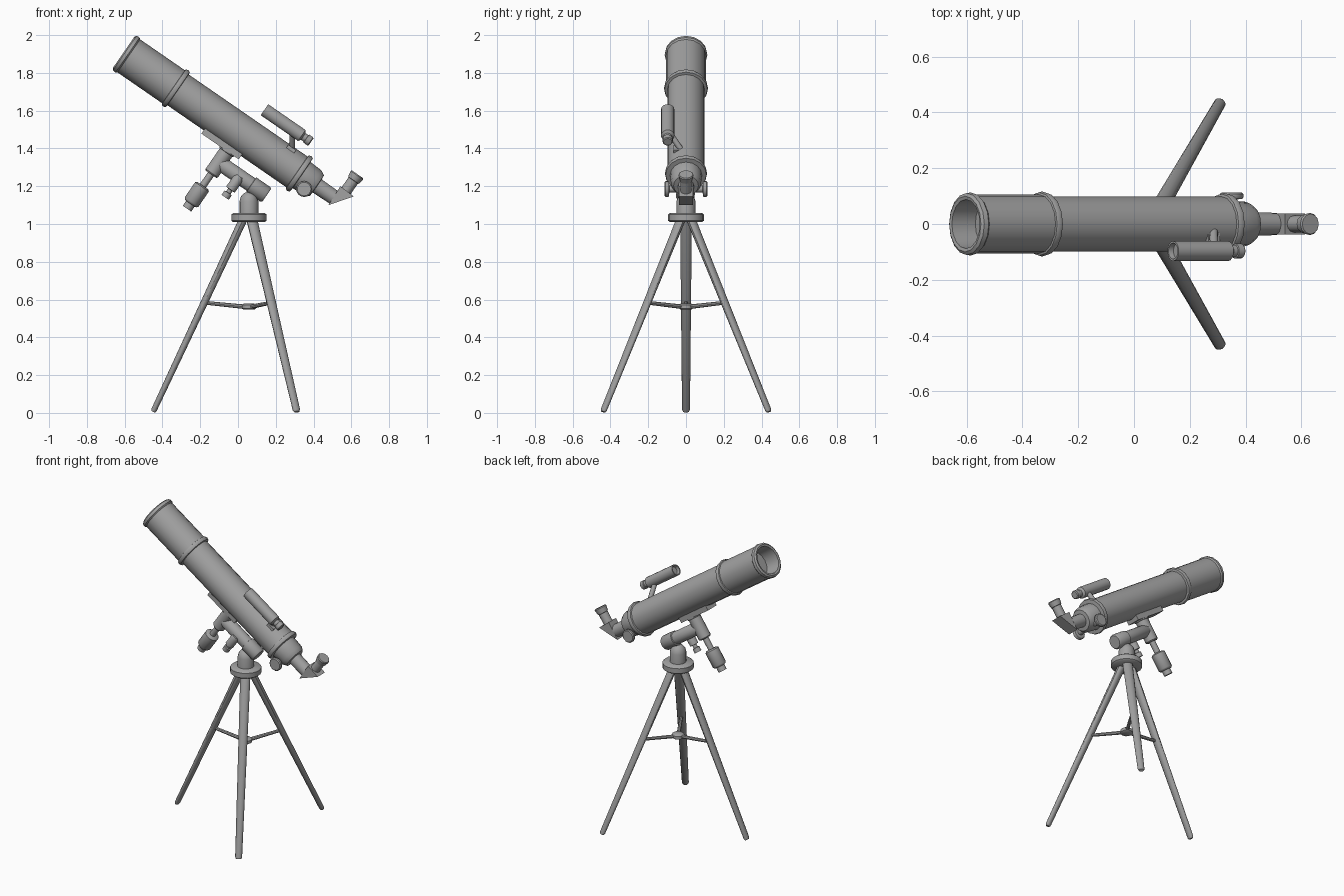
import bpy, bmesh, math
from mathutils import Vector, Matrix

if "Cube" in bpy.data.objects:
    bpy.data.objects.remove(bpy.data.objects["Cube"])

grey = bpy.data.materials.new("grey")
grey.diffuse_color = (0.36, 0.36, 0.36, 1)
grey.use_nodes = True
grey.node_tree.nodes["Principled BSDF"].inputs["Base Color"].default_value = grey.diffuse_color

A = math.radians(34.6)
D = Vector((math.cos(A), 0, -math.sin(A)))   # along the tube, front to rear
U = Vector((math.sin(A), 0, math.cos(A)))    # away from the tube's upper side
Y = Vector((0, 1, 0))
P0 = Vector((-0.603, 0, 1.907))              # centre of the open front end


def finish(name, bm, angle=40):
    bmesh.ops.recalc_face_normals(bm, faces=bm.faces)
    me = bpy.data.meshes.new(name)
    bm.to_mesh(me)
    bm.free()
    me.materials.append(grey)
    ob = bpy.data.objects.new(name, me)
    bpy.context.collection.objects.link(ob)
    bpy.ops.object.select_all(action='DESELECT')
    ob.select_set(True)
    bpy.context.view_layer.objects.active = ob
    bpy.ops.object.shade_smooth_by_angle(angle=math.radians(angle))
    return ob


def lathe(name, origin, axis, profile, seg=16, side=None, squash=1.0):
    """Turn (distance, radius) pairs around an axis; squash flattens across side."""
    axis = Vector(axis).normalized()
    if side is None:
        side = Y if abs(axis.y) < 0.8 else Vector((1, 0, 0))
    side = (side - axis * side.dot(axis)).normalized()
    other = axis.cross(side)
    bm = bmesh.new()
    rings = []
    for t, r in profile:
        c = Vector(origin) + axis * t
        rings.append([bm.verts.new(c + side * (r * math.cos(2 * math.pi * i / seg))
                                   + other * (r * squash * math.sin(2 * math.pi * i / seg)))
                      for i in range(seg)])
    for a, b in zip(rings, rings[1:]):
        for i in range(seg):
            j = (i + 1) % seg
            bm.faces.new((a[i], a[j], b[j], b[i]))
    bm.faces.new(rings[0])
    bm.faces.new(rings[-1])
    return finish(name, bm)


def rod(name, a, b, r1, r2, seg=12, **kw):
    a, b = Vector(a), Vector(b)
    return lathe(name, a, b - a, [(0, r1), ((b - a).length, r2)], seg, **kw)


def box(name, centre, size):
    """Box aligned with the tube: size along D, Y and U."""
    bm = bmesh.new()
    bmesh.ops.create_cube(bm, size=1)
    rot = Matrix((D, Y, U)).transposed()
    for v in bm.verts:
        v.co = Vector(centre) + rot @ Vector((v.co.x * size[0], v.co.y * size[1], v.co.z * size[2]))
    return finish(name, bm)


# Main tube with hollow dew shield, bands and focuser
lathe("optical_tube", P0, D, [
    (0.10, 0.085), (0.0, 0.088), (-0.003, 0.1), (0.004, 0.111), (0.022, 0.113), (0.03, 0.106),
    (0.318, 0.106), (0.32, 0.113), (0.332, 0.117), (0.345, 0.113), (0.347, 0.099),
    (1.112, 0.099), (1.114, 0.108), (1.126, 0.112), (1.14, 0.108), (1.142, 0.084),
    (1.215, 0.08), (1.24, 0.066), (1.242, 0.042), (1.35, 0.04)])

# Focus knobs on both sides
knob = Vector((0.35, 0, 1.185))
for s, side in ((-1, "front"), (1, "back")):
    lathe(side + "_focus_knob", knob, Y * s, [
        (0, 0.018), (0.088, 0.018), (0.09, 0.038), (0.095, 0.042), (0.108, 0.042), (0.113, 0.036)])

# Star diagonal: triangular prism
bm = bmesh.new()
tri = [(0.479, 1.10), (0.542, 1.20), (0.613, 1.146)]
ends = [[bm.verts.new((x, y, z)) for x, z in tri] for y in (-0.038, 0.038)]
bm.faces.new(ends[0])
bm.faces.new(ends[1])
for i in range(3):
    j = (i + 1) % 3
    bm.faces.new((ends[0][i], ends[0][j], ends[1][j], ends[1][i]))
finish("diagonal_prism", bm)

# Eyepiece
lathe("eyepiece", (0.56, 0, 1.158), U, [
    (0, 0.03), (0.088, 0.03), (0.09, 0.034), (0.122, 0.04), (0.128, 0.036)], 12)

# Finder scope, its stem and foot
lathe("finder_scope", (0.14, -0.097, 1.605), D, [
    (0.02, 0.027), (0.0, 0.029), (0.0, 0.036), (0.24, 0.036), (0.25, 0.022), (0.268, 0.022),
    (0.27, 0.027), (0.295, 0.027), (0.3, 0.022)], 14)
rod("finder_stem", (0.285, -0.02, 1.385), (0.288, -0.092, 1.49), 0.015, 0.015)
box("finder_foot", (0.28, -0.03, 1.395), (0.05, 0.07, 0.025))

# Mounting plate under the tube
box("mounting_plate", P0 + D * 0.70 - U * 0.098, (0.24, 0.09, 0.045))

# Declination housing, shaft and counterweight
lathe("declination_housing", (-0.045, 0, 1.405), -U, [
    (0, 0.045), (0.03, 0.045), (0.032, 0.04), (0.165, 0.04), (0.172, 0.034)])
rod("counterweight_shaft", (-0.13, 0, 1.283), (-0.222, 0, 1.15), 0.019, 0.019)
lathe("counterweight", (-0.186, 0, 1.203), -U, [
    (0, 0.034), (0.008, 0.044), (0.105, 0.044), (0.115, 0.036), (0.117, 0.027), (0.148, 0.027)])

# Polar axis housing
lathe("polar_housing", (-0.095, 0, 1.322), D, [
    (0, 0.036), (0.006, 0.04), (0.2, 0.04), (0.202, 0.047), (0.29, 0.047), (0.3, 0.04)])

# Slow motion drive and knob
lathe("slow_motion_drive", (0.0, -0.03, 1.24), -U, [
    (-0.015, 0.02), (0, 0.028), (0.07, 0.028), (0.072, 0.014), (0.09, 0.014),
    (0.092, 0.023), (0.12, 0.023)], 12)

# Neck and tripod head
C = Vector((0.058, 0, 0))
lathe("mount_neck", C, (0, 0, 1), [
    (1.04, 0.05), (1.12, 0.05), (1.145, 0.043), (1.162, 0.028), (1.17, 0.01)])
lathe("tripod_head", C, (0, 0, 1), [
    (1.01, 0.085), (1.018, 0.095), (1.05, 0.095), (1.058, 0.085)], 18)

# Spreader hub
lathe("spreader_hub", C, (0, 0, 1), [(0.548, 0.03), (0.553, 0.038), (0.572, 0.038), (0.58, 0.026)], 12)

# Three legs with spreader arms
for n, deg in enumerate((60, 180, 300), 1):
    a = math.radians(deg)
    out = Vector((math.cos(a), math.sin(a), 0))
    tangent = Vector((-out.y, out.x, 0))
    top = C + out * 0.028 + Vector((0, 0, 1.03))
    foot = C + out * 0.507 + Vector((0, 0, 0.006))
    L = (foot - top).length
    lathe(f"leg_{n}", top, foot - top, [
        (0, 0.031), (L - 0.012, 0.021), (L, 0.015)], 12, side=tangent, squash=0.72)
    rod(f"spreader_arm_{n}", C + out * 0.025 + Vector((0, 0, 0.562)),
        C + out * 0.232 + Vector((0, 0, 0.583)), 0.012, 0.01, 8)
